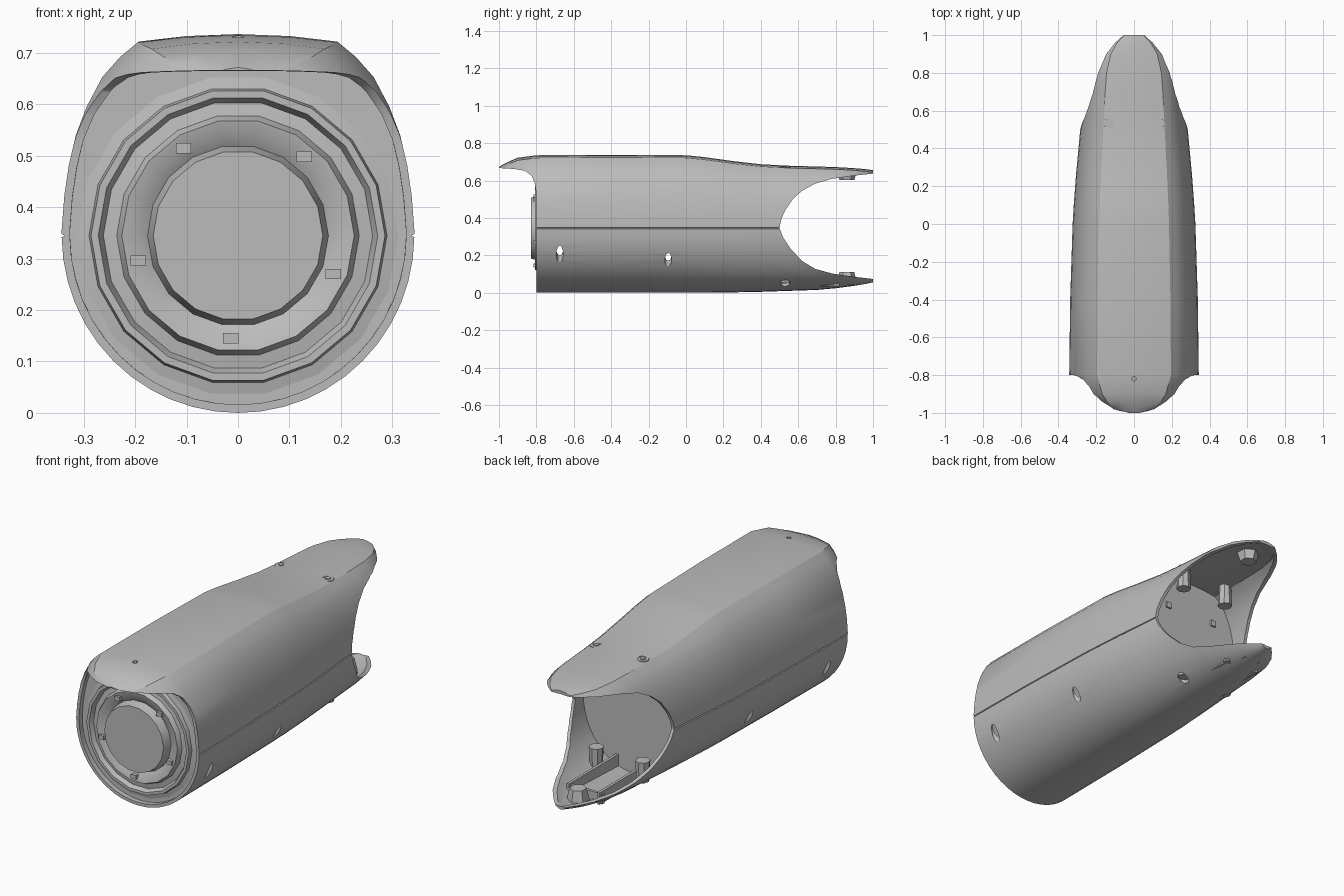
import bpy, bmesh, math
from mathutils import Matrix, Vector

cube = bpy.data.objects.get("Cube")
if cube:
    bpy.data.objects.remove(cube)

gray = bpy.data.materials.new("plain gray")
gray.use_nodes = True
COLOR = (0.5, 0.5, 0.5, 1)
gray.diffuse_color = COLOR
gray.node_tree.nodes["Principled BSDF"].inputs["Base Color"].default_value = COLOR

MID = 0.345  # height of the seam between both shell halves
# length position, half width, top, bottom
STATIONS = [
    (-1.0, .08, .672, .02), (-.98, .18, .685, .01), (-.94, .25, .705, 0), (-.9, .295, .722, 0),
    (-.8, .343, .735, 0), (-.4, .338, .737, 0), (0, .325, .735, 0), (.1, .319, .725, 0),
    (.25, .308, .704, .002), (.4, .294, .687, .005), (.55, .28, .679, .01),
    (.7, .268, .675, .015), (.8, .255, .672, .024), (.9, .215, .666, .037),
    (.96, .155, .661, .047), (1.0, .09, .655, .056)]
UPPER = [(1, .03), (.985, .2), (.96, .35), (.92, .5), (.86, .64), (.77, .79),
         (.67, .89), (.57, .963), (.3, .99)]


def station(y):
    """Interpolate width, top and bottom of the body at a length position."""
    for a, b in zip(STATIONS, STATIONS[1:]):
        if a[0] <= y <= b[0]:
            t = (y - a[0]) / (b[0] - a[0])
            return tuple(p + (q - p) * t for p, q in zip(a, b))


def ring(st, inset=0.0, notch=0.0):
    """Cross-section loop: domed top, round bottom, small seam notch."""
    y, w, top, bottom = st
    w, up, down = w - inset, top - inset - MID, MID - bottom - inset
    half = [(w * x, MID + up * z) for x, z in reversed(UPPER)]
    half += [(w, MID + .003), (w - notch, MID), (w, MID - .003)]
    half += [(w * math.cos(k * math.pi / 24), MID - down * math.sin(k * math.pi / 24))
             for k in range(1, 12)]
    pts = [(0, MID + up)] + half + [(0, MID - down)] + [(-x, z) for x, z in reversed(half)]
    return [Vector((x, y, z)) for x, z in pts]


def finish(bm, name, angle=30):
    bmesh.ops.recalc_face_normals(bm, faces=bm.faces)
    mesh = bpy.data.meshes.new(name)
    bm.to_mesh(mesh)
    bm.free()
    obj = bpy.data.objects.new(name, mesh)
    bpy.context.collection.objects.link(obj)
    mesh.materials.append(gray)
    if angle:
        smooth(obj, angle)
    return obj


def smooth(obj, angle):
    bpy.ops.object.select_all(action="DESELECT")
    obj.select_set(True)
    bpy.context.view_layer.objects.active = obj
    bpy.ops.object.shade_smooth_by_angle(angle=math.radians(angle))


def bridge(bm, a, b):
    for i in range(len(a)):
        j = (i + 1) % len(a)
        bm.faces.new((a[i], a[j], b[j], b[i]))


def skin(bm, inset, notch=0.0):
    rows = [[bm.verts.new(p) for p in ring(s, inset, notch)] for s in STATIONS]
    for a, b in zip(rows, rows[1:]):
        bridge(bm, a, b)
    return rows


def plate(name, y, depth, inset=.012):
    """Wall closing the body across its section."""
    bm = bmesh.new()
    a, b = [[bm.verts.new(p) for p in ring(station(v), inset)] for v in (y, y + depth)]
    bridge(bm, a, b)
    bm.faces.new(a)
    bm.faces.new(b)
    return finish(bm, name)


def side_prism(name, outline):
    """Side outline extruded across the full width."""
    bm = bmesh.new()
    a, b = [[bm.verts.new((x, y, z)) for y, z in outline] for x in (-.6, .6)]
    bridge(bm, a, b)
    bm.faces.new(a)
    bm.faces.new(b)
    return finish(bm, name, 0)


def post(name, x, y, low, high, r, r2=None, sides=12):
    bm = bmesh.new()
    bmesh.ops.create_cone(bm, cap_ends=True, segments=sides, radius1=r, radius2=r2 or r,
                          depth=high - low, matrix=Matrix.Translation((x, y, (low + high) / 2)))
    return finish(bm, name)


def box(name, center, size):
    bm = bmesh.new()
    bmesh.ops.create_cube(bm, size=1, matrix=Matrix.Translation(center) @ Matrix.Diagonal((*size, 1)))
    return finish(bm, name)


def cut(target, cutter):
    cutter.hide_render = True
    mod = target.modifiers.new("cut", "BOOLEAN")
    mod.operation, mod.solver, mod.object = "DIFFERENCE", "EXACT", cutter
    bpy.context.view_layer.objects.active = target
    bpy.ops.object.modifier_apply(modifier=mod.name)
    bpy.data.objects.remove(cutter)


# Hollow outer shell
bm = bmesh.new()
outer, inner = skin(bm, 0, .006), skin(bm, .016)
for end in (0, -1):
    bridge(bm, outer[end], inner[end])
shell = finish(bm, "outer_shell", 0)

# Curved rear mouth and front opening below the brow
cut(shell, side_prism("rear_cutter", [
    (.5, MID), (.508, .39), (.53, .44), (.57, .5), (.62, .545), (.69, .583), (.78, .609),
    (.9, .626), (1.1, .648), (1.1, .062), (.9, .085), (.78, .103), (.69, .128),
    (.62, .17), (.56, .235), (.52, .295)]))
cut(shell, side_prism("front_cutter", [
    (-1.1, -.1), (-.8, -.1), (-.8, .52), (-.807, .58), (-.825, .625), (-.86, .652),
    (-.92, .662), (-1.1, .672)]))

# Screw holes
for side in (-1, 1):
    for x, y in ((.31, -.675), (.284, -.095)):
        cut(shell, post("side_hole", side * x, y, -.1, .27, .019))
    for low, high in ((-.1, .1), (.6, .8)):
        cut(shell, post("rear_hole", side * .13, .53, low, high, .024))
cut(shell, post("brow_hole", 0, -.82, .7, .8, .012))
smooth(shell, 32)

# Walls closing the body
plate("front_panel", -.775, .03)
plate("rear_bulkhead", .4, .025)

# Stepped rings and flat lens
PROFILE = [(.325, -.772), (.29, -.78), (.286, -.8), (.272, -.8), (.262, -.778), (.236, -.782),
           (.226, -.806), (.2, -.8), (.176, -.785), (.165, -.83)]
SEGMENTS = 18
bm = bmesh.new()
rows = [[bm.verts.new((r * math.cos(k * math.tau / SEGMENTS), y,
                       MID + r * math.sin(k * math.tau / SEGMENTS)))
         for k in range(SEGMENTS)] for r, y in PROFILE]
for a, b in zip(rows, rows[1:]):
    bridge(bm, a, b)
bm.faces.new(rows[-1])
finish(bm, "lens_and_rings", 25)

# Small clips between the rings
for k in range(5):
    a = math.radians(50 + 72 * k)
    box("ring_clip", (.2 * math.cos(a), -.8, MID + .2 * math.sin(a)), (.03, .03, .02))

# Screw bosses, floor rails and tip bosses
for side in (-1, 1):
    post("upper_boss", side * .13, .53, .55, .672, .035, .03, 8)
    post("lower_boss", side * .13, .53, .056, .16, .03, .035, 8)
    post("screw_head", side * .13, .53, .66, .676, .014, sides=6)
    box("floor_rail", (side * .085, .62, .065), (.014, .4, .06))
    box("bulkhead_screw", (side * .14, .428, .5), (.03, .012, .03))
post("upper_tip_boss", 0, .86, .604, .658, .04, .055, 6)
post("lower_tip_boss", 0, .86, .04, .112, .055, .04, 6)
box("floor_crossbar", (0, .8, .06), (.2, .014, .05))
